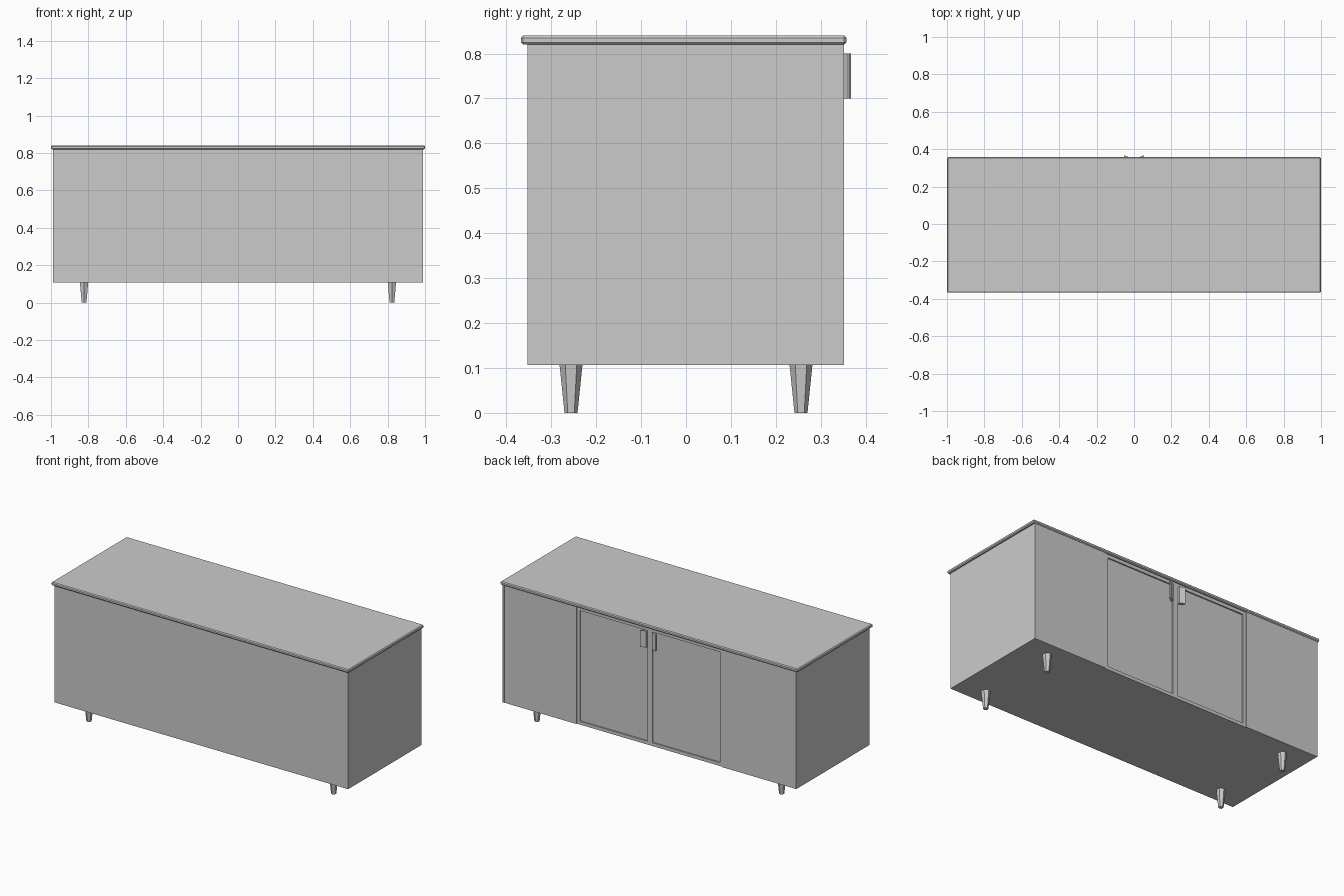
import bpy, bmesh, math

if "Cube" in bpy.data.objects:
    bpy.data.objects.remove(bpy.data.objects["Cube"])


def finish(name, bm):
    bmesh.ops.recalc_face_normals(bm, faces=bm.faces[:])
    mesh = bpy.data.meshes.new(name)
    bm.to_mesh(mesh)
    bm.free()
    ob = bpy.data.objects.new(name, mesh)
    bpy.context.collection.objects.link(ob)
    return ob


def box(name, x0, x1, y0, y1, z0, z1):
    bm = bmesh.new()
    bmesh.ops.create_cube(bm, size=1)
    for v in bm.verts:
        v.co = ((x0 + x1) / 2 + v.co.x * (x1 - x0),
                (y0 + y1) / 2 + v.co.y * (y1 - y0),
                (z0 + z1) / 2 + v.co.z * (z1 - z0))
    return finish(name, bm)


def extrude_z(name, profile, z0, z1):
    bm = bmesh.new()
    face = bm.faces.new([bm.verts.new((x, y, z0)) for x, y in profile])
    ext = bmesh.ops.extrude_face_region(bm, geom=[face])
    for g in ext["geom"]:
        if isinstance(g, bmesh.types.BMVert):
            g.co.z = z1
    return finish(name, bm)


BOTTOM, TOP = 0.107, 0.82
W, SIDE = 0.988, 0.012
FRONT, BACK = -0.353, 0.352
DOOR, FRAME = 0.338, 0.346      # depths of the door panels and their frame
HALF, RIM = 0.492, 0.02         # half width of the door bay, frame width

# Main body
box("cabinet_body", -W + SIDE, W - SIDE, FRONT, DOOR, BOTTOM, TOP)

# Top board with chamfered edges
top = box("top_board", -1, 1, -0.3675, 0.357, TOP, 0.84)
bevel = top.modifiers.new("chamfer", "BEVEL")
bevel.width = 0.005
bevel.segments = 1

# Frame around the two recessed doors
box("door_frame_bottom", -HALF, HALF, DOOR, FRAME, BOTTOM, BOTTOM + RIM)
box("door_frame_top", -HALF, HALF, DOOR, FRAME, TOP - RIM, TOP)
box("door_divider", -0.016, 0.016, DOOR, FRAME, BOTTOM + RIM, TOP - RIM)

for s, side in ((-1, "left"), (1, "right")):
    # End panels and fixed panels beside the doors
    xs = sorted((s * (W - SIDE), s * W))
    box(side + "_end_panel", *xs, FRONT, BACK, BOTTOM, TOP)
    xs = sorted((s * HALF, s * (W - SIDE)))
    box(side + "_back_panel", *xs, DOOR, BACK - 0.001, BOTTOM, TOP)
    xs = sorted((s * (HALF - RIM), s * HALF))
    box(side + "_door_stile", *xs, DOOR, FRAME, BOTTOM + RIM, TOP - RIM)

    # Slanted door pull, rising away from the centre
    pull = [(0.02, DOOR), (0.02, 0.355), (0.051, 0.3675),
            (0.054, 0.364), (0.054, 0.361), (0.026, DOOR)]
    extrude_z(side + "_door_pull", [(s * x, y) for x, y in pull], 0.70, 0.80)

    # Tapered six-sided legs
    for t, end in ((-1, "front"), (1, "back")):
        bm = bmesh.new()
        bmesh.ops.create_cone(bm, cap_ends=True, segments=6,
                              radius1=0.0145, radius2=0.0255, depth=BOTTOM)
        leg = finish(f"{end}_{side}_leg", bm)
        leg.location = (s * 0.823, t * 0.256, BOTTOM / 2)
